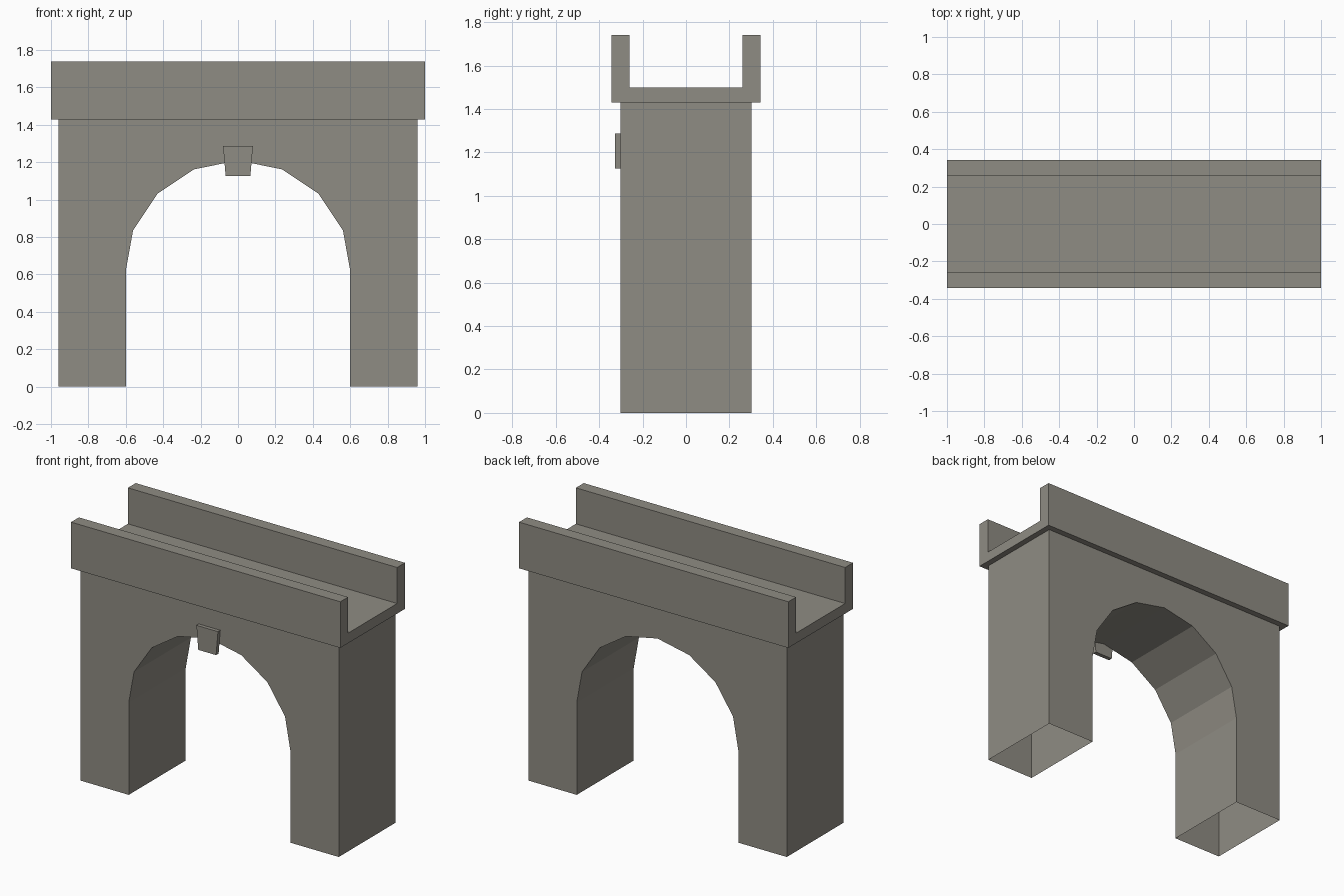
import bpy, bmesh

if "Cube" in bpy.data.objects:
    bpy.data.objects.remove(bpy.data.objects["Cube"])

stone = bpy.data.materials.new("grey_stone")
stone.diffuse_color = (0.275, 0.262, 0.228, 1)
stone.use_nodes = True
stone.node_tree.nodes["Principled BSDF"].inputs["Base Color"].default_value = stone.diffuse_color


def finish(bm, name):
    bmesh.ops.recalc_face_normals(bm, faces=bm.faces)
    me = bpy.data.meshes.new(name)
    bm.to_mesh(me)
    bm.free()
    me.materials.append(stone)
    ob = bpy.data.objects.new(name, me)
    bpy.context.collection.objects.link(ob)
    return ob


def prism(profile, start, end, place):
    """Extrude a closed 2D profile; place(a, b, depth) gives the 3D point."""
    bm = bmesh.new()
    rings = [[bm.verts.new(place(a, b, d)) for a, b in profile] for d in (start, end)]
    n = len(profile)
    for r in rings:
        bm.faces.new(r)
    for i in range(n):
        j = (i + 1) % n
        bm.faces.new((rings[0][i], rings[0][j], rings[1][j], rings[1][i]))
    return bm


def along_y(a, b, d):
    return (a, d, b)


def along_x(a, b, d):
    return (d, a, b)


def mirrored(half):
    """Mirror a half profile across the vertical axis."""
    return half + [(-a, b) for a, b in reversed(half) if a != 0]


# Arch body with faceted opening
half_arch = [(0, 1.21), (0.235, 1.162), (0.43, 1.032), (0.561, 0.836), (0.60, 0.62), (0.60, 0)]
arch = [(-a, b) for a, b in reversed(half_arch[1:])] + half_arch
body = prism(arch + [(0.96, 0), (0.96, 1.43), (-0.96, 1.43), (-0.96, 0)], -0.302, 0.302, along_y)

# The pier feet are open underneath
body.normal_update()
feet = [f for f in body.faces if all(v.co.z < 0.001 for v in f.verts)]
bmesh.ops.recalc_face_normals(body, faces=body.faces)
bmesh.ops.delete(body, geom=feet, context='FACES_ONLY')
finish(body, "arch_body")

# Channel-shaped deck with two parapets
trough = mirrored([(0.343, 1.43), (0.343, 1.74), (0.26, 1.74), (0.26, 1.498)])
finish(prism(trough, -1.0, 1.0, along_x), "deck_channel")

# Keystone on the front only
key = mirrored([(0.066, 1.126), (0.08, 1.287)])
finish(prism(key, -0.327, -0.30, along_y), "keystone")
